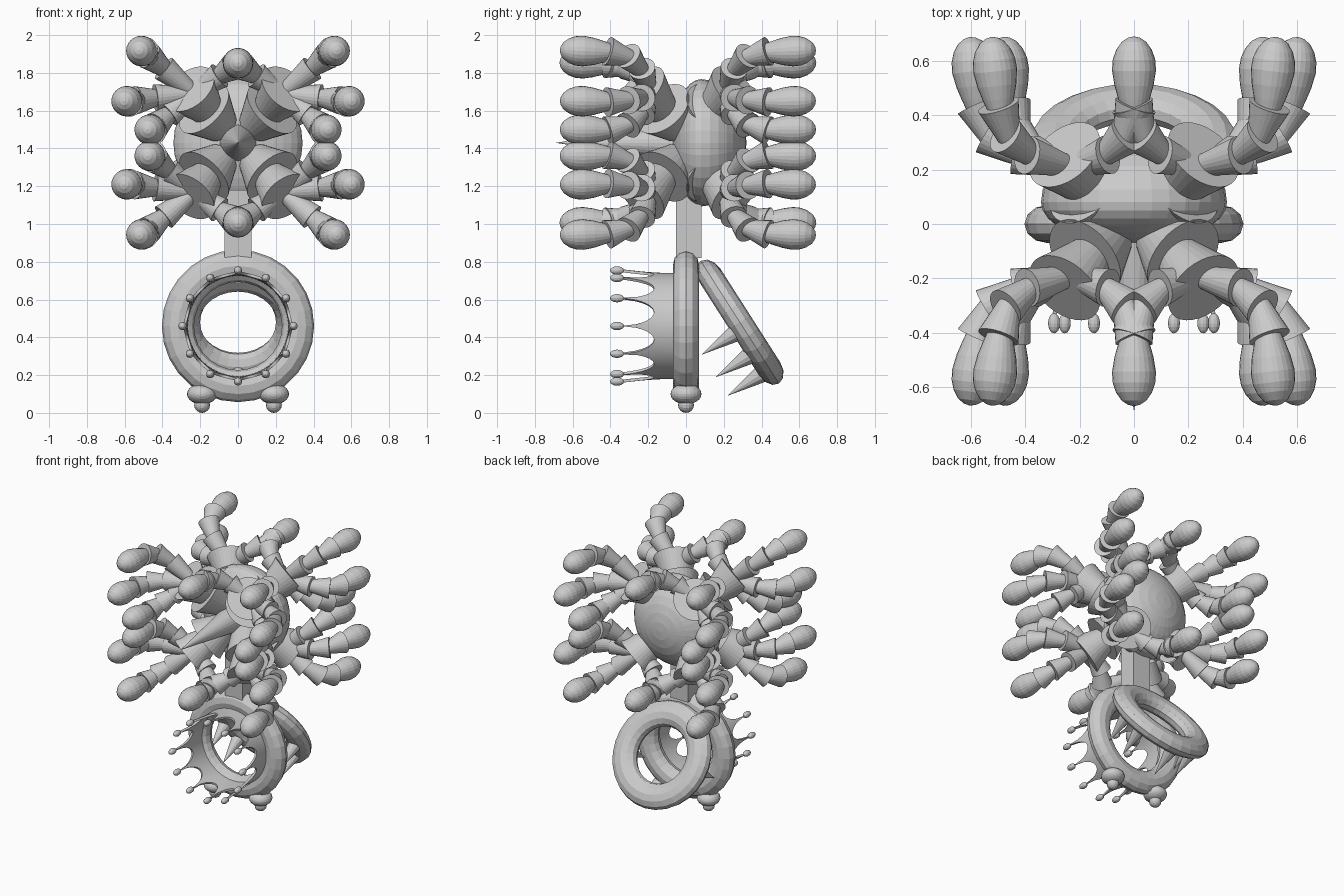
import bpy, bmesh
from math import sin, cos, pi, radians, sqrt
from mathutils import Vector, Matrix

if "Cube" in bpy.data.objects:
    bpy.data.objects.remove(bpy.data.objects["Cube"])

CZ = 1.43  # height of the head centre
CY = 0.01


def finish(bm, name):
    me = bpy.data.meshes.new(name)
    bmesh.ops.recalc_face_normals(bm, faces=bm.faces[:])
    bm.to_mesh(me)
    bm.free()
    ob = bpy.data.objects.new(name, me)
    bpy.context.collection.objects.link(ob)
    return ob


def lathe(name, profile, start, direction, seg=24):
    """Revolve (radius, distance) pairs around an axis through start."""
    bm = bmesh.new()
    m = Matrix.Translation(start) @ Vector(direction).to_track_quat('Z', 'Y').to_matrix().to_4x4()
    rings = []
    for r, d in profile:
        if r < 1e-5:
            rings.append([bm.verts.new(m @ Vector((0, 0, d)))])
        else:
            rings.append([bm.verts.new(m @ Vector((r * cos(2 * pi * i / seg), r * sin(2 * pi * i / seg), d)))
                          for i in range(seg)])
    for a, b in zip(rings, rings[1:]):
        for i in range(seg):
            j = (i + 1) % seg
            vs = [a[i % len(a)], a[j % len(a)], b[j % len(b)], b[i % len(b)]]
            bm.faces.new(list(dict.fromkeys(vs)))
    for ring in (rings[0], rings[-1]):
        if len(ring) > 2:
            bm.faces.new(ring)
    return finish(bm, name)


def frustum(name, a, b, r1, r2, seg=24):
    a, b = Vector(a), Vector(b)
    return lathe(name, [(r1, 0), (r2, (b - a).length)], a, b - a, seg)


def ball(name, loc, scale, u=24, v=12):
    bm = bmesh.new()
    bmesh.ops.create_uvsphere(bm, u_segments=u, v_segments=v, radius=1)
    # poles along y
    m = Matrix.Translation(loc) @ Matrix.Diagonal((*scale, 1)) @ Matrix.Rotation(pi / 2, 4, 'X')
    bm.transform(m)
    return finish(bm, name)


def ring(name, major, radial, thick, loc, tilt, seg=28, sides=12):
    """Closed ring with an oval section, its axis along y before tilting."""
    bm = bmesh.new()
    m = Matrix.Translation(loc) @ Matrix.Rotation(tilt, 4, 'X')
    g = [[bm.verts.new(m @ Vector(((major + radial * cos(b)) * sin(a), thick * sin(b),
                                   (major + radial * cos(b)) * cos(a))))
          for b in (2 * pi * k / sides for k in range(sides))]
         for a in (2 * pi * i / seg for i in range(seg))]
    for i in range(seg):
        for k in range(sides):
            i2, k2 = (i + 1) % seg, (k + 1) % sides
            bm.faces.new((g[i][k], g[i2][k], g[i2][k2], g[i][k2]))
    finish(bm, name)
    return m


# Base rings: upright one and the hinged tilted one with teeth
ring("main_ring", 0.318, 0.085, 0.07, (0, 0, 0.46), 0)
m = ring("tilted_ring", 0.293, 0.092, 0.066, (0, 0.285, 0.48), radians(32.6))
for deg in (-83, -53, 0, 53, 83):
    a = radians(deg)
    p = Vector((0.293 * sin(a), 0, -0.293 * cos(a)))
    lathe("ring_tooth", [(0.058, 0), (0, 0.265)], m @ p, m.to_3x3() @ Vector((0, -1, 0)), 12)

# Scalloped crown collar
N, K, ROWS = 12, 16, 6
bm = bmesh.new()
grid = []
for i in range(N * K):
    a = 2 * pi * i / (N * K)
    u = abs((i / K + 0.5) % 1 - 0.5)
    w = 1 - 2 * u
    length = 0.13 + 0.18 * (1 - sqrt(max(0, 1 - w * w)))
    col = []
    for k in range(ROWS):
        d = length * k / (ROWS - 1)
        r = 0.272 + 0.022 * (d / 0.31) ** 2
        col.append(bm.verts.new((r * sin(a), -0.04 - d, 0.46 + r * cos(a))))
    grid.append(col)
for i in range(N * K):
    c, n = grid[i], grid[(i + 1) % (N * K)]
    for k in range(ROWS - 1):
        bm.faces.new((c[k], n[k], n[k + 1], c[k + 1]))
crown = finish(bm, "crown_collar")
mod = crown.modifiers.new("thickness", 'SOLIDIFY')
mod.thickness = 0.015
mod.offset = 0
for i in range(N):
    a = 2 * pi * i / N
    ball("crown_bead", (0.294 * sin(a), -0.365, 0.46 + 0.294 * cos(a)), (0.022, 0.037, 0.022), 12, 8)

# Feet
for s in (-1, 1):
    ball("foot", (s * 0.19, 0, 0.1), (0.08, 0.082, 0.055))
    ball("foot_tip", (s * 0.19, 0, 0.042), (0.042, 0.042, 0.042), 16, 8)

# Square stem
bm = bmesh.new()
bmesh.ops.create_cube(bm, size=1)
bm.transform(Matrix.Translation((0, 0.015, 1.0)) @ Matrix.Diagonal((0.145, 0.135, 0.36, 1)))
finish(bm, "stem")

# Head: shallow at the front, a fuller dome at the back
head = ball("head", (0, 0, 0), (0.342, 1, 0.337), 32, 16)
for v in head.data.vertices:
    v.co.y *= 0.24 if v.co.y > 0 else 0.155
    v.co += Vector((0, 0.08, CZ))
lathe("beak", [(0.1, 0), (0, 0.65)], (0, -0.04, CZ), (0, -1, 0), 24)

# Finger clusters, one in each octant of the head
BULB = [(0.045, 0), (0.058, 0.04), (0.072, 0.09), (0.081, 0.145), (0.078, 0.185),
        (0.066, 0.22), (0.045, 0.25), (0.022, 0.265), (0, 0.27)]
TIPS = [(0.0, 0.425), (0.525, 0.49), (0.605, 0.222), (0.48, 0.07)]
for sx in (-1, 1):
    for sy in (-1, 1):
        for sz in (-1, 1):
            def at(x, y, z):
                return Vector((sx * x, CY + sy * y, CZ + sz * z))
            # flared palm in two stages
            frustum("palm_inner", at(0.08, 0.05, 0.08), at(0.18, 0.135, 0.18), 0.09, 0.165, 32)
            frustum("palm_outer", at(0.15, 0.12, 0.16), at(0.255, 0.245, 0.285), 0.08, 0.15, 32)
            for tx, tz in TIPS:
                p0 = at(0.23, 0.2, 0.26)
                p2 = at(tx * 0.94, 0.41, tz * 0.98)
                p1 = at(0.1 * 0.24 + 0.88 * tx, 0.235, 0.1 * 0.28 + 0.9 * tz)
                pts = [p0 * (1 - t) ** 2 + p1 * 2 * t * (1 - t) + p2 * t * t
                       for t in (0, 0.33, 0.66, 1.0)]
                # nested flared joints
                for k in range(3):
                    a, b = pts[k], pts[k + 1]
                    frustum("finger_joint", a - (b - a) * 0.15, b + (b - a) * 0.15,
                            0.032 + 0.003 * k, 0.072 + 0.003 * k)
                # rounded fingertip; the centre pair shares one
                if tx > 0 or sx > 0:
                    tip = at(tx, 0.68, tz)
                    lathe("fingertip", BULB, p2, tip - p2)
